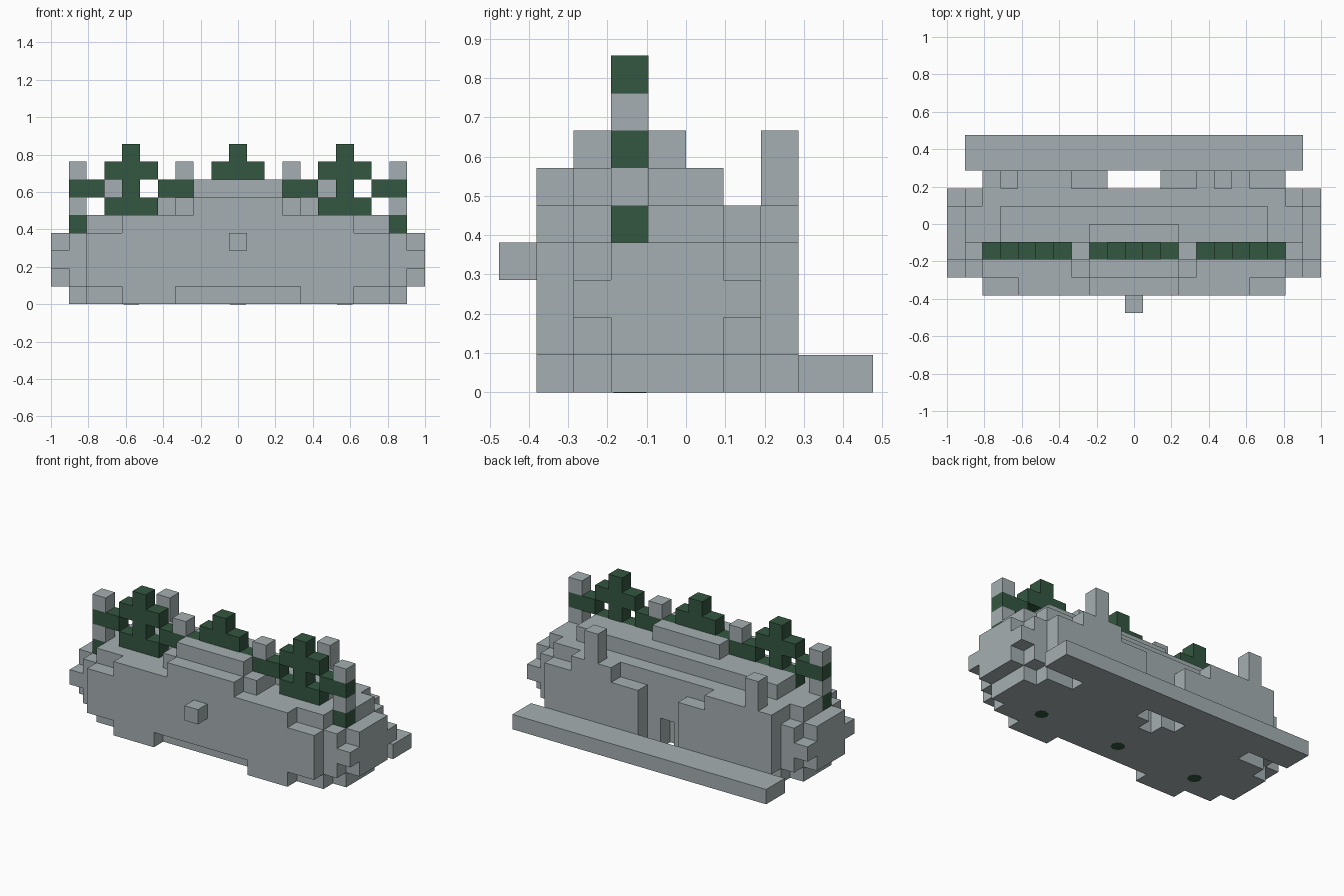
import bpy
import bmesh
from mathutils import Matrix, Vector

default_cube = bpy.data.objects.get("Cube")
if default_cube:
    bpy.data.objects.remove(default_cube, do_unlink=True)

CELL = 2 / 21  # edge length of one building block


def make_material(name, color):
    material = bpy.data.materials.new(name)
    material.use_nodes = True
    material.diffuse_color = color
    for node in material.node_tree.nodes:
        if node.type == "BSDF_PRINCIPLED":
            node.inputs["Base Color"].default_value = color
    return material


STONE = make_material("pale grey stone", (0.376, 0.429, 0.445, 1))
LEAF = make_material("dark green", (0.034, 0.094, 0.052, 1))


def finish(name, bm, material):
    mesh = bpy.data.meshes.new(name)
    bm.to_mesh(mesh)
    bm.free()
    mesh.materials.append(material)
    obj = bpy.data.objects.new(name, mesh)
    bpy.context.collection.objects.link(obj)
    return obj


def add_box(bm, xs, ys, zs):
    """Add a box given its low and high limits, counted in cells."""
    low, high = (Vector(v) * CELL for v in zip(xs, ys, zs))
    size = high - low
    matrix = Matrix.Translation((low + high) / 2) @ Matrix.Diagonal((*size, 1))
    bmesh.ops.create_cube(bm, size=1, matrix=matrix)


def blocks(name, material, boxes, mirror=False):
    """One object from several boxes, optionally repeated on the other side."""
    bm = bmesh.new()
    for xs, ys, zs in boxes:
        add_box(bm, xs, ys, zs)
        if mirror:
            add_box(bm, (-xs[1], -xs[0]), ys, zs)
    return finish(name, bm, material)


def cell(i):
    return (i - 0.5, i + 0.5)


def wide(half):
    return (-half, half)


# Main body: base, core and stepped top
blocks("body_core", STONE, [
    (wide(8.5), (-3, 1), (0, 5)),
    (wide(8.5), (-4, -3), (1, 4)),
    (wide(6.5), (-4, -3), (4, 5)),
    (wide(0.5), (1, 2), (2, 5)),
])
blocks("body_rear_core", STONE, [((0.5, 8.5), (1, 2), (0, 5))], mirror=True)
blocks("front_feet", STONE, [((3.5, 6.5), (-4, -3), (0, 1))], mirror=True)
blocks("roof_steps", STONE, [
    (wide(7.5), (-1, 1), (5, 6)),
    (wide(2.5), (-4, -1), (5, 6)),
    (wide(2.5), (-3, -2), (6, 7)),
    (wide(2.5), (-1, 0), (6, 7)),
])
blocks("roof_side_steps", STONE, [(cell(3), (-3, -2), (5, 6))], mirror=True)
blocks("front_knob", STONE, [(cell(0), (-5, -4), (3, 4))])

# Rounded ends, built up in layers
blocks("end_wings", STONE, [
    (cell(9), (-3, 2), (1, 4)),
    (cell(9), (-2, 1), (0, 1)),
    (cell(9), (-1, 1), (4, 5)),
    (cell(10), (-2, 1), (1, 4)),
    (cell(10), (-3, 2), (2, 3)),
], mirror=True)

# Rear wall with an open middle and two uneven chimneys
blocks("rear_wall", STONE, [
    ((1.5, 6.5), (2, 3), (0, 1)),
    ((1.5, 8.5), (2, 3), (1, 4)),
    ((3.5, 6.5), (2, 3), (4, 5)),
], mirror=True)
blocks("rear_wall_corner", STONE, [((-8.5, -6.5), (2, 3), (4, 5))])
for name, x in (("left_chimney", 5), ("right_chimney", -7)):
    blocks(name, STONE, [(cell(x), (2, 3), (5, 7))])
blocks("rear_plank", STONE, [(wide(9.5), (3, 5), (0, 1))])

# Fence posts along the top
ROW = (-2, -1)
blocks("fence_posts", STONE, [
    (cell(9), ROW, (5, 6)),
    (cell(9), ROW, (7, 8)),
    (cell(3), ROW, (5, 6)),
    (cell(3), ROW, (7, 8)),
], mirror=True)

# Green bands, side crosses and the middle crest
blocks("fence_bands", LEAF, [
    (cell(9), ROW, (4, 5)),
    ((7.5, 9.5), ROW, (6, 7)),
    ((2.5, 4.5), ROW, (6, 7)),
], mirror=True)
blocks("side_crosses", LEAF, [
    ((4.5, 7.5), ROW, (5, 6)),
    (cell(6), ROW, (6, 7)),
    ((4.5, 7.5), ROW, (7, 8)),
    (cell(6), ROW, (8, 9)),
], mirror=True)
blocks("middle_crest", LEAF, [
    (wide(2.5), ROW, (6, 7)),
    (wide(1.5), ROW, (7, 8)),
    (cell(0), ROW, (8, 9)),
])

# Peg ends showing on the underside
pegs = bmesh.new()
for x in (-6, 0, 6):
    bmesh.ops.create_cone(
        pegs, cap_ends=True, segments=8, radius1=0.042, radius2=0.042,
        depth=0.004, matrix=Matrix.Translation((x * CELL, -1.5 * CELL, 0.001)))
finish("underside_pegs", pegs, LEAF)
